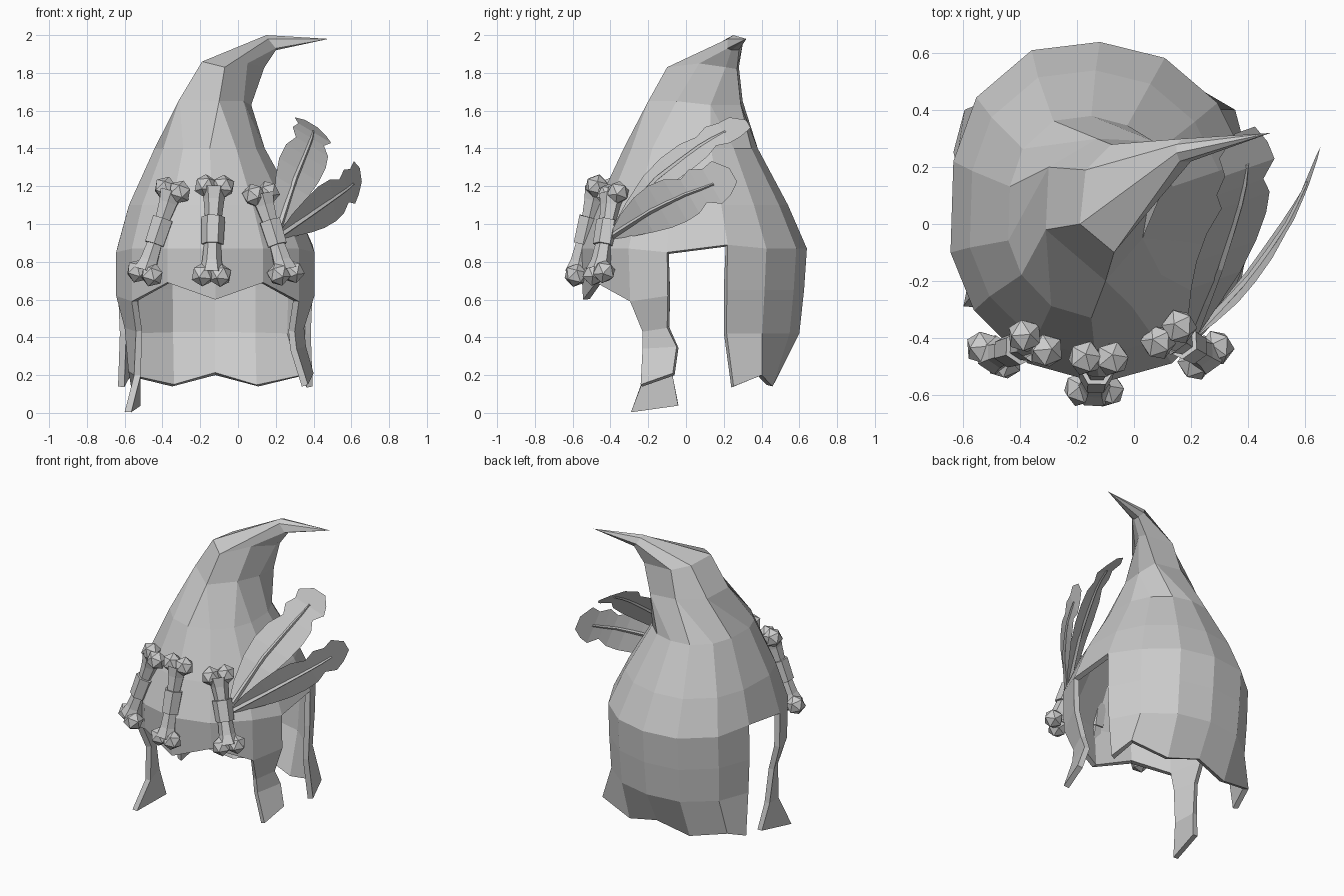
import bpy, bmesh
from math import sin, cos, radians, pi
from mathutils import Vector, Matrix

if "Cube" in bpy.data.objects:
    bpy.data.objects.remove(bpy.data.objects["Cube"])

grey = bpy.data.materials.new("plain grey")
grey.use_nodes = True
grey.diffuse_color = (0.6, 0.6, 0.6, 1)
grey.node_tree.nodes["Principled BSDF"].inputs["Base Color"].default_value = (0.6, 0.6, 0.6, 1)


def finish(bm, name):
    """Turn a bmesh into a named, flat-shaded object."""
    mesh = bpy.data.meshes.new(name)
    bm.to_mesh(mesh)
    bm.free()
    mesh.materials.append(grey)
    obj = bpy.data.objects.new(name, mesh)
    bpy.context.collection.objects.link(obj)
    return obj


# Hood, lower part: stacked rings (centre x, y, z, radius x, y)
RINGS = [(-.12, .15, .17, .54, .34),
         (-.12, .05, .42, .53, .55),
         (-.12, .04, .65, .54, .585),
         (-.12, .04, .87, .54, .60),
         (-.135, .035, 1.1, .455, .505),
         (-.15, .025, 1.4, .30, .355)]
HALF = [-62, -35, -13.5, 17.5, 40, 65]
ANGLES = [-90] + HALF + [90] + [180 - a for a in reversed(HALF)]
N = len(ANGLES)
# Hem and ear opening heights by ring and column
HEIGHTS = {2: {0: .60, 1: .69, 13: .69, 2: .59, 12: .59, 3: .62, 11: .62},
           3: {3: .85, 11: .85, 4: .89, 10: .89}}
# Hood, upper part: seven-sided sections, each corner shared by two columns
SECTIONS = [[(-.10, -.20, 1.65), (.03, -.05, 1.65), (.07, .13, 1.63), (.07, .29, 1.63),
             (-.13, .30, 1.65), (-.30, .20, 1.66), (-.31, -.02, 1.66)],
            [(-.07, -.10, 1.83), (.05, .07, 1.85), (.14, .21, 1.83), (.13, .27, 1.82),
             (-.08, .28, 1.83), (-.17, .19, 1.85), (-.19, .00, 1.86)],
            [(.16, .22, 1.98), (.20, .22, 1.93), (.20, .24, 1.92), (.20, .28, 1.92),
             (.17, .30, 1.95), (.15, .28, 1.99), (.15, .25, 2.0)]]

bm = bmesh.new()
rows = []
for r, (cx, cy, cz, rx, ry) in enumerate(RINGS):
    row = []
    for i, a in enumerate(ANGLES):
        z = HEIGHTS.get(r, {}).get(i, cz)
        swell = 1.05 if i in (8, 9) else 1
        if r == 0:
            z += .03 if i % 2 else -.03
            swell = 1.15 if i in (5, 9) else 1
        row.append(bm.verts.new((cx + rx * swell * cos(radians(a)),
                                 cy + ry * swell * sin(radians(a)), z)))
    rows.append(row)
for section in SECTIONS:
    rows.append([bm.verts.new(section[i // 2]) for i in range(N)])

for r in range(len(rows) - 1):
    for i in range(N):
        ear_gap = i in (3, 10)
        back = 4 <= i <= 9
        if (r == 2 and ear_gap) or (r < 2 and not back):
            continue
        j = (i + 1) % N
        bm.faces.new((rows[r][i], rows[r][j], rows[r + 1][j], rows[r + 1][i]))

# Bent point of the hood
tip = bm.verts.new((.48, .32, 1.98))
for i in range(N):
    bm.faces.new((rows[-1][i], rows[-1][(i + 1) % N], tip))

# Hanging straps: (front edge, back edge) stations going down
LEFT_STRAP = [((.30, -.23, .43), (.35, -.10, .45)),
              ((.31, -.23, .34), (.36, -.05, .35)),
              ((.37, -.24, .15), (.40, -.07, .21))]
RIGHT_STRAP = [((-.54, -.23, .43), (-.60, -.10, .45)),
               ((-.55, -.22, .20), (-.58, -.08, .22)),
               ((-.60, -.29, .005), (-.55, -.04, .04))]
for stations, f, b in ((LEFT_STRAP, 2, 3), (RIGHT_STRAP, 12, 11)):
    above = (rows[2][f], rows[2][b])
    for pair in stations:
        below = [bm.verts.new(p) for p in pair]
        quad = [below[0], below[1], above[1], above[0]]
        bm.faces.new(quad if f < b else quad[::-1])
        above = below

bmesh.ops.remove_doubles(bm, verts=bm.verts, dist=.0001)
bmesh.ops.delete(bm, geom=[v for v in bm.verts if not v.link_faces], context='VERTS')
hood = finish(bm, "hood")
group = hood.vertex_groups.new(name="thick_cloth")
for v in hood.data.vertices:
    group.add([v.index], 1 if v.co.z < 1.2 else .1, 'REPLACE')
shell = hood.modifiers.new("cloth thickness", 'SOLIDIFY')
shell.thickness = .035
shell.offset = -1
shell.vertex_group = group.name


# Bones: hexagonal shaft with a wrapped band and two knobs at each end
SHAFT = [(0, .07), (.14, .055), (.34, .045), (.34, .062), (.66, .058),
         (.66, .045), (.86, .052), (1, .07)]


def bone(name, top, bottom):
    top, bottom = Vector(top), Vector(bottom)
    axis = (bottom - top).normalized()
    outward = (top + bottom) / 2 - Vector((-.12, 0, 0))
    outward.z = 0
    side = axis.cross(outward).normalized()
    depth = side.cross(axis)
    bm = bmesh.new()
    loops = []
    for t, rad in SHAFT:
        centre = top.lerp(bottom, t)
        loops.append([bm.verts.new(centre + rad * (side * cos(k * pi / 3) + depth * sin(k * pi / 3)))
                      for k in range(6)])
    for a, b in zip(loops, loops[1:]):
        for k in range(6):
            bm.faces.new((a[k], a[(k + 1) % 6], b[(k + 1) % 6], b[k]))
    for end, out in ((top, -axis), (bottom, axis)):
        for sign in (-1, 1):
            spot = end + side * sign * .047 + out * .01
            turn = Matrix((side, depth, axis)).transposed().to_4x4()
            bmesh.ops.create_icosphere(bm, subdivisions=1, radius=.064,
                                       matrix=Matrix.Translation(spot) @ turn)
    bmesh.ops.recalc_face_normals(bm, faces=bm.faces)
    finish(bm, name)


bone("right_bone", (-.35, -.42, 1.17), (-.49, -.46, .75))
bone("middle_bone", (-.125, -.475, 1.19), (-.14, -.58, .74))
bone("left_bone", (.125, -.39, 1.15), (.25, -.46, .75))


# Feathers: notched vane on both sides of a curved quill
EDGE_A = [.1, .6, .9, 1.05, 1.0, .7, 1.0, .8, .95, .35]
EDGE_B = [.1, .5, .85, 1.05, 1.1, 1.0, .65, .95, .75, .35]


def along(points, t):
    x = t * (len(points) - 1)
    k = min(int(x), len(points) - 2)
    return points[k].lerp(points[k + 1], x - k)


def feather(name, path, width):
    path = [Vector(p) for p in path]
    width = Vector(width)
    bm = bmesh.new()
    last = None
    for k, (wa, wb) in enumerate(zip(EDGE_A, EDGE_B)):
        mid = along(path, k / (len(EDGE_A) - 1))
        line = [bm.verts.new(p) for p in (mid + width * wa, mid, mid - width * wb)]
        if last:
            for s in (0, 1):
                bm.faces.new((last[s], last[s + 1], line[s + 1], line[s]))
        last = line
    finish(bm, name + "_vane")

    # Tapered square quill
    bm = bmesh.new()
    last = None
    u = width.normalized()
    n = (path[-1] - path[0]).cross(u).normalized()
    for k in range(7):
        t = k / 7.5
        mid = along(path, t)
        rad = .016 * (1 - .7 * t)
        loop = [bm.verts.new(mid + d * rad) for d in (u, n, -u, -n)]
        if last:
            for s in range(4):
                bm.faces.new((last[s], last[(s + 1) % 4], loop[(s + 1) % 4], loop[s]))
        else:
            bm.faces.new(loop[::-1])
        last = loop
    bm.faces.new(last)
    bmesh.ops.recalc_face_normals(bm, faces=bm.faces)
    finish(bm, name + "_quill")


feather("upper_feather", [(.21, -.40, .95), (.30, -.17, 1.23), (.37, .05, 1.40),
                          (.40, .18, 1.48), (.39, .33, 1.53)], (-.10, -.035, .06))
feather("lower_feather", [(.21, -.40, .93), (.40, -.20, 1.06), (.53, -.02, 1.15),
                          (.60, .12, 1.20), (.65, .25, 1.26)], (-.015, -.06, .105))
